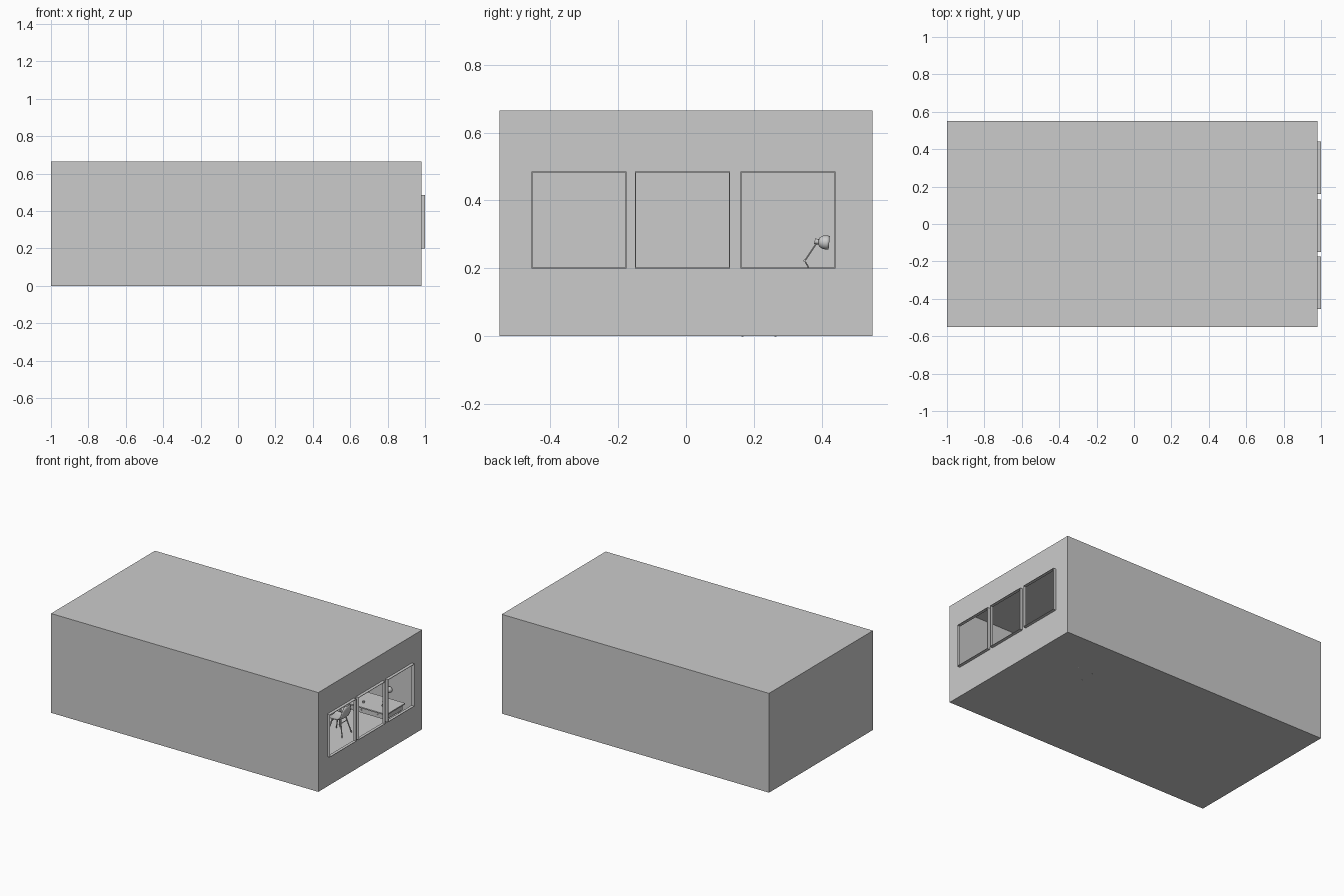
import bpy, bmesh, math
from mathutils import Vector

if "Cube" in bpy.data.objects:
    bpy.data.objects.remove(bpy.data.objects["Cube"])

X0, X1, XF, Y, H = -1.0, 0.98, 1.0, 0.55, 0.665
WINDOWS = [(-0.455, -0.175), (-0.15, 0.13), (0.16, 0.44)]
Z0, Z1 = 0.2, 0.485


def mesh_object(name, bm):
    me = bpy.data.meshes.new(name)
    bm.to_mesh(me)
    bm.free()
    ob = bpy.data.objects.new(name, me)
    bpy.context.collection.objects.link(ob)
    return ob


def quad(bm, *pts):
    return bm.faces.new([bm.verts.new(p) for p in pts])


def box(name, lo, hi, bevel=0):
    bm = bmesh.new()
    bmesh.ops.create_cube(bm, size=1)
    for v in bm.verts:
        v.co = [(a + b) / 2 + c * (b - a) for a, b, c in zip(lo, hi, v.co)]
    ob = mesh_object(name, bm)
    if bevel:
        mod = ob.modifiers.new("soft_edges", "BEVEL")
        mod.width, mod.segments = bevel, 2
    return ob


def rod(name, a, b, r1, r2=None, sides=12, caps=True):
    a, b = Vector(a), Vector(b)
    bm = bmesh.new()
    bmesh.ops.create_cone(bm, cap_ends=caps, segments=sides, radius1=r1,
                          radius2=r1 if r2 is None else r2, depth=(b - a).length)
    ob = mesh_object(name, bm)
    ob.location = (a + b) / 2
    ob.rotation_mode = "QUATERNION"
    ob.rotation_quaternion = (b - a).to_track_quat("Z", "Y")
    smooth(ob)
    return ob


def smooth(ob):
    bpy.ops.object.select_all(action="DESELECT")
    bpy.context.view_layer.objects.active = ob
    ob.select_set(True)
    bpy.ops.object.shade_smooth_by_angle(angle=math.radians(35))


# Room shell: thin floor, ceiling and three closed walls
bm = bmesh.new()
quad(bm, (X0, -Y, 0), (X0, Y, 0), (X1, Y, 0), (X1, -Y, 0))
quad(bm, (X0, -Y, H), (X1, -Y, H), (X1, Y, H), (X0, Y, H))
quad(bm, (X0, -Y, 0), (X1, -Y, 0), (X1, -Y, H), (X0, -Y, H))
quad(bm, (X0, Y, 0), (X0, Y, H), (X1, Y, H), (X1, Y, 0))
quad(bm, (X0, -Y, 0), (X0, -Y, H), (X0, Y, H), (X0, Y, 0))
# Window wall: strips around the three openings
ys = [-Y] + [v for w in WINDOWS for v in w] + [Y]
strips = [(-Y, Y, 0, Z0), (-Y, Y, Z1, H)]
strips += [(ys[i], ys[i + 1], Z0, Z1) for i in range(0, len(ys), 2)]
for a, b, c, d in strips:
    quad(bm, (X1, a, c), (X1, b, c), (X1, b, d), (X1, a, d))
mesh_object("room_shell", bm)

# Window surrounds standing proud of the wall
for i, (a, b) in enumerate(WINDOWS):
    bm = bmesh.new()
    t = 0.003
    ring = [(a, Z0), (b, Z0), (b, Z1), (a, Z1)]
    inner = [(a + t, Z0 + t), (b - t, Z0 + t), (b - t, Z1 - t), (a + t, Z1 - t)]
    for k in range(4):
        p, q, r, s = ring[k], ring[(k + 1) % 4], inner[(k + 1) % 4], inner[k]
        quad(bm, (X1, *p), (X1, *q), (XF, *q), (XF, *p))
        quad(bm, (XF, *p), (XF, *q), (XF, *r), (XF, *s))
        quad(bm, (XF, *s), (XF, *r), (X1, *r), (X1, *s))
    mesh_object(f"window_frame_{i + 1}", bm)

# Desk with a shallow drawer box and four legs
box("desk_top", (0.52, 0.27, 0.178), (0.91, 0.47, 0.186))
box("desk_drawers", (0.535, 0.285, 0.14), (0.895, 0.46, 0.178))
for i, x in enumerate((0.55, 0.88)):
    for j, y in enumerate((0.295, 0.45)):
        rod(f"desk_leg_{i}_{j}", (x, y, 0), (x, y, 0.14), 0.005, 0.008)
for i in range(3):
    x = 0.595 + i * 0.12
    rod(f"drawer_knob_{i + 1}", (x, 0.285, 0.16), (x, 0.279, 0.16), 0.004)

# Chair: curved shell whose back is toward the windows, splayed legs
CX, CY = 0.6, 0.215
profile = [(-0.058, 0.108), (-0.05, 0.112), (-0.02, 0.109), (0.02, 0.109),
           (0.042, 0.118), (0.052, 0.14), (0.06, 0.175), (0.064, 0.201)]
widths = [0.04, 0.05, 0.054, 0.054, 0.053, 0.052, 0.046, 0.025]
bm = bmesh.new()
rows = []
for (px, pz), w in zip(profile, widths):
    row = []
    for k in range(9):
        s = k / 4 - 1
        curl = s * s * s * s
        row.append(bm.verts.new((CX + px - curl * 0.008 * (pz > 0.115),
                                 CY + w * s, pz + 0.006 * curl * (pz < 0.12))))
    rows.append(row)
for r, q in zip(rows, rows[1:]):
    for k in range(8):
        bm.faces.new((r[k], q[k], q[k + 1], r[k + 1]))
chair = mesh_object("chair_shell", bm)
chair.modifiers.new("thickness", "SOLIDIFY").thickness = 0.003
smooth(chair)
for i, sx in enumerate((-1, 1)):
    for j, sy in enumerate((-1, 1)):
        rod(f"chair_leg_{i}_{j}", (CX + sx * 0.056, CY + sy * 0.049, 0),
            (CX + sx * 0.028, CY + sy * 0.028, 0.109), 0.003, 0.005)
    rod(f"chair_brace_{i}", (CX + sx * 0.035, CY - 0.033, 0.085),
        (CX + sx * 0.035, CY + 0.033, 0.085), 0.0025)

# Desk lamp: base, jointed arm, bell shade
LX = 0.83
rod("lamp_base", (LX, 0.372, 0.186), (LX, 0.372, 0.191), 0.022, 0.02, 24)
joints = [(LX, 0.368, 0.19), (LX, 0.35, 0.222), (LX, 0.386, 0.276)]
for i, (a, b) in enumerate(zip(joints, joints[1:])):
    rod(f"lamp_arm_{i + 1}", a, b, 0.002)
    rod(f"lamp_joint_{i + 1}", (LX - 0.004, *b[1:]), (LX + 0.004, *b[1:]), 0.004)
rod("lamp_socket", (LX, 0.379, 0.28), (LX, 0.396, 0.277), 0.008)
bell = [(0.0, 0.008), (0.004, 0.014), (0.012, 0.019), (0.024, 0.021), (0.032, 0.02)]
bm = bmesh.new()
rings = [[bm.verts.new((r * math.cos(k * math.tau / 24), r * math.sin(k * math.tau / 24), d))
          for k in range(24)] for d, r in bell]
for r, q in zip(rings, rings[1:]):
    for k in range(24):
        n = (k + 1) % 24
        bm.faces.new((r[k], r[n], q[n], q[k]))
shade = mesh_object("lamp_shade", bm)
shade.location = (LX, 0.39, 0.278)
shade.rotation_euler = (math.radians(-95), 0, 0)
shade.modifiers.new("thickness", "SOLIDIFY").thickness = 0.001
smooth(shade)

# Small cup on the desk
rod("desk_cup", (0.7, 0.33, 0.186), (0.7, 0.33, 0.198), 0.006, 0.007, 16)
